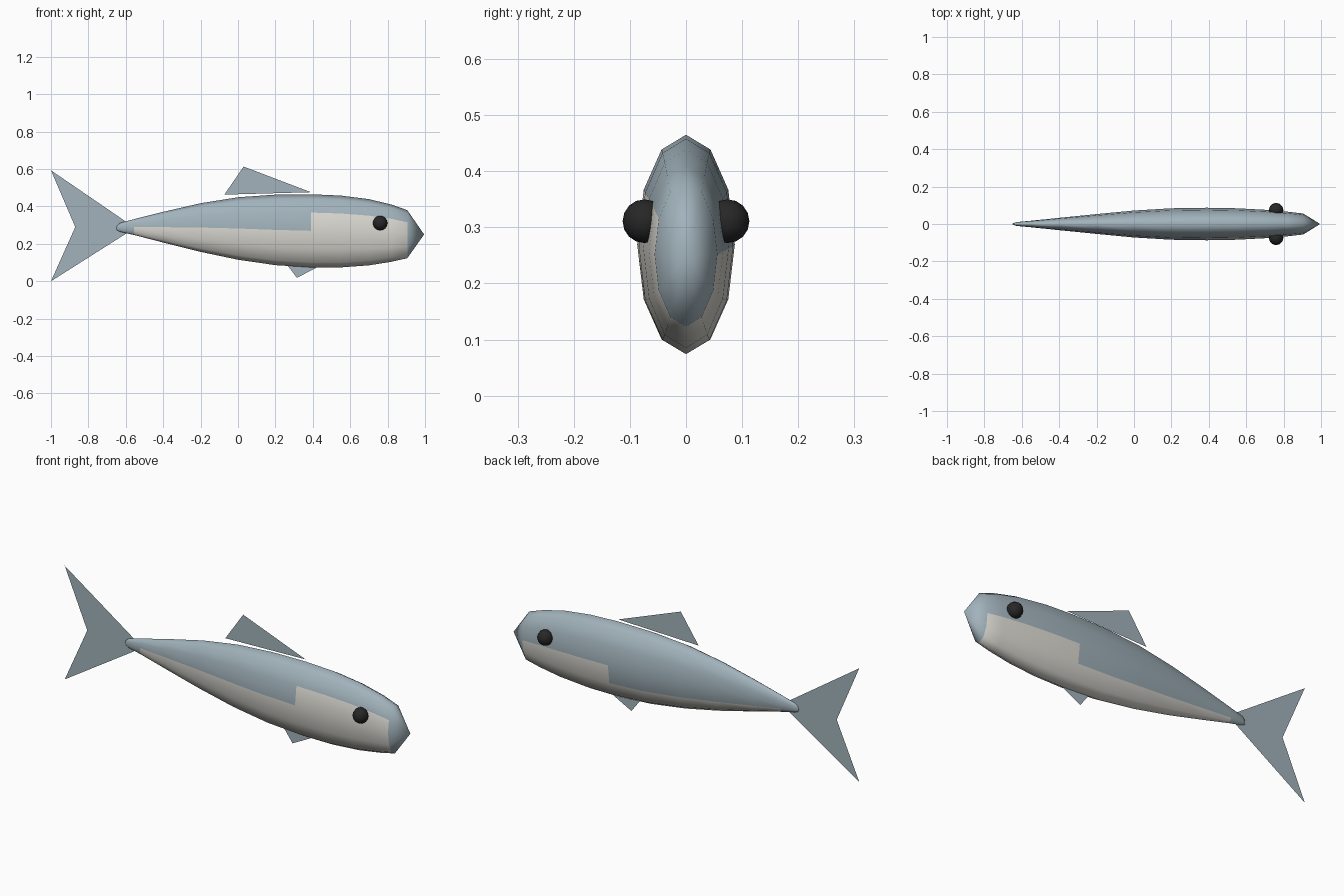
import bpy, bmesh
from math import sin, cos, pi

if "Cube" in bpy.data.objects:
    bpy.data.objects.remove(bpy.data.objects["Cube"])


def material(name, rgb):
    m = bpy.data.materials.new(name)
    m.diffuse_color = (*rgb, 1)
    m.use_nodes = True
    m.node_tree.nodes["Principled BSDF"].inputs["Base Color"].default_value = m.diffuse_color
    return m


BLUE = material("blue_grey", (0.36, 0.45, 0.50))
CREAM = material("cream", (0.70, 0.69, 0.64))
BLACK = material("black", (0.02, 0.02, 0.02))


def finish(name, bm, mats, smooth=False):
    me = bpy.data.meshes.new(name)
    bm.to_mesh(me)
    bm.free()
    for m in mats:
        me.materials.append(m)
    for p in me.polygons:
        p.use_smooth = smooth
    ob = bpy.data.objects.new(name, me)
    bpy.context.collection.objects.link(ob)
    return ob


# Body: 12-sided elliptical rings (x, top z, bottom z, half width)
SIDES = 12
RINGS = [
    (-0.647, 0.298, 0.272, 0.004), (-0.63, 0.312, 0.264, 0.010),
    (-0.555, 0.332, 0.247, 0.017), (-0.40, 0.371, 0.207, 0.033),
    (-0.20, 0.417, 0.157, 0.053), (0.0, 0.449, 0.115, 0.072),
    (0.20, 0.463, 0.086, 0.084), (0.39, 0.465, 0.074, 0.087),
    (0.55, 0.458, 0.074, 0.084), (0.70, 0.439, 0.085, 0.076),
    (0.82, 0.410, 0.104, 0.066), (0.905, 0.380, 0.123, 0.056),
]
bm = bmesh.new()
loops = []
for x, top, bot, w in RINGS:
    c, h = (top + bot) / 2, (top - bot) / 2
    # angle 0 points to -y, going down through the belly to +y
    loops.append([bm.verts.new((x, -w * cos(k * pi / 6), c - h * sin(k * pi / 6)))
                  for k in range(SIDES)])
for i in range(len(loops) - 1):
    front = RINGS[i][0] > 0.38
    belly = {11, 0, 1, 2, 3, 4, 5} if front else {0, 1, 2, 3, 4}
    for k in range(SIDES):
        n = (k + 1) % SIDES
        f = bm.faces.new((loops[i][k], loops[i][n], loops[i + 1][n], loops[i + 1][k]))
        if k in belly and i >= 2:
            f.material_index = 1
# Snout and tail tip
for loop, tip in ((loops[-1], (0.995, 0, 0.25)), (loops[0], (-0.651, 0, 0.285))):
    v = bm.verts.new(tip)
    for k in range(SIDES):
        bm.faces.new((loop[k], loop[(k + 1) % SIDES], v))
bmesh.ops.recalc_face_normals(bm, faces=bm.faces)
finish("body", bm, [BLUE, CREAM], True)


# Fins: flat sheets in the middle plane
def fin(name, pts):
    b = bmesh.new()
    b.faces.new([b.verts.new((x, 0, z)) for x, z in pts])
    bmesh.ops.triangulate(b, faces=b.faces)
    finish(name, b, [BLUE])


fin("tail_fin", [(-1, 0.593), (-0.87, 0.29), (-1, 0.0), (-0.55, 0.285)])
fin("dorsal_fin", [(-0.073, 0.463), (0.39, 0.476), (0.03, 0.613)])
fin("belly_fin", [(0.22, 0.145), (0.315, 0.018), (0.50, 0.115)])

# Eyes
for side, s in (("right", -1), ("left", 1)):
    b = bmesh.new()
    bmesh.ops.create_uvsphere(b, u_segments=12, v_segments=8, radius=0.039)
    bmesh.ops.translate(b, verts=b.verts, vec=(0.76, s * 0.074, 0.311))
    finish(side + "_eye", b, [BLACK], True)
